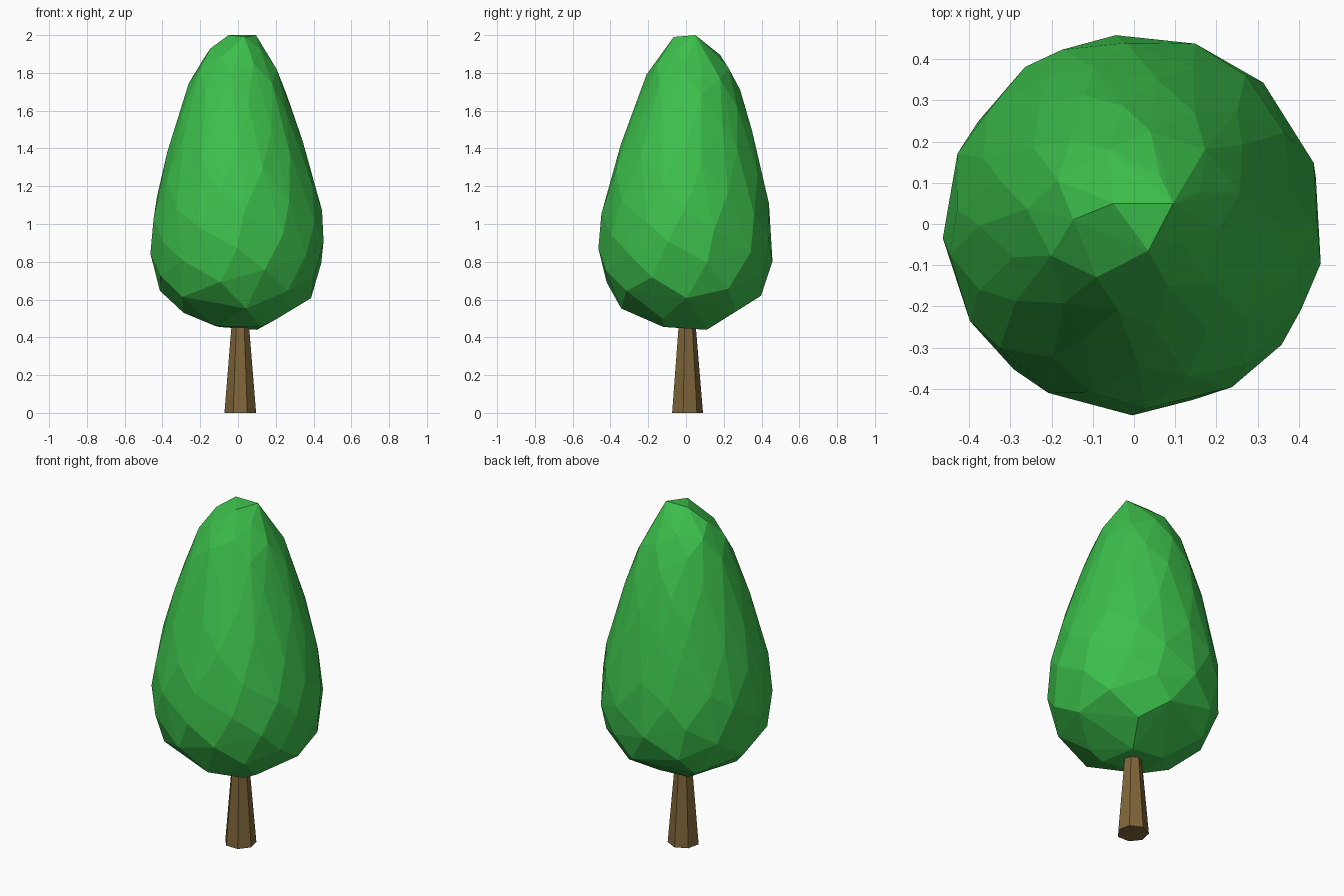
import bpy, bmesh, math, random

if "Cube" in bpy.data.objects:
    bpy.data.objects.remove(bpy.data.objects["Cube"])

random.seed(4)


def material(name, rgb):
    m = bpy.data.materials.new(name)
    m.diffuse_color = (*rgb, 1)
    m.use_nodes = True
    m.node_tree.nodes["Principled BSDF"].inputs["Base Color"].default_value = m.diffuse_color
    return m


def add_object(name, bm, mat):
    bmesh.ops.recalc_face_normals(bm, faces=bm.faces)
    mesh = bpy.data.meshes.new(name)
    bm.to_mesh(mesh)
    bm.free()
    mesh.materials.append(mat)
    obj = bpy.data.objects.new(name, mesh)
    bpy.context.collection.objects.link(obj)


# Crown outline from top to bottom: (share of the way, radius, height)
PROFILE = [(0, 0, 2.01), (.07, .07, 2.0), (.17, .165, 1.9), (.27, .24, 1.78),
           (.39, .335, 1.5), (.47, .393, 1.3), (.54, .442, 1.1), (.60, .46, .98),
           (.67, .465, .84), (.75, .44, .7), (.83, .39, .6), (.90, .29, .52),
           (.95, .17, .465), (1, 0, .44)]
# Flat tip and lowest points of the crown
ENDS = [(-.05, .05, 2), (.095, .05, 2), (.035, -.065, 1.99),
        (.10, .11, .44), (-.12, -.09, .46), (.12, -.12, .455), (-.10, .12, .455)]


def outline(t):
    for (t0, r0, z0), (t1, r1, z1) in zip(PROFILE, PROFILE[1:]):
        if t <= t1:
            k = (t - t0) / (t1 - t0)
            return r0 + k * (r1 - r0), z0 + k * (z1 - z0)


# Trunk: tapered seven-sided column whose top is buried in the crown
bm = bmesh.new()
bmesh.ops.create_cone(bm, cap_ends=True, segments=7, radius1=.086, radius2=.036, depth=.6)
bmesh.ops.translate(bm, verts=bm.verts, vec=(.012, .004, .3))
add_object("trunk", bm, material("bark", (.21, .13, .04)))

# Crown: irregular facets from the hull of points spiralled over the outline
bm = bmesh.new()
COUNT = 96
for i in range(2, COUNT - 1):
    t = math.acos(1 - 2 * (i + .5) / COUNT) / math.pi
    r, z = outline(t)
    a = i * math.pi * (3 - math.sqrt(5)) + random.uniform(-.08, .08)
    lean = min(.025, max(0, z - 1.2) * .06)
    bm.verts.new((r * math.cos(a) - lean / 2, r * math.sin(a) + lean,
                  min(z + random.uniform(-.012, .012), 1.98)))
for p in ENDS:
    bm.verts.new(p)
bmesh.ops.convex_hull(bm, input=bm.verts)
bmesh.ops.delete(bm, geom=[v for v in bm.verts if not v.link_faces], context='VERTS')
add_object("crown", bm, material("leaves", (.045, .52, .07)))
